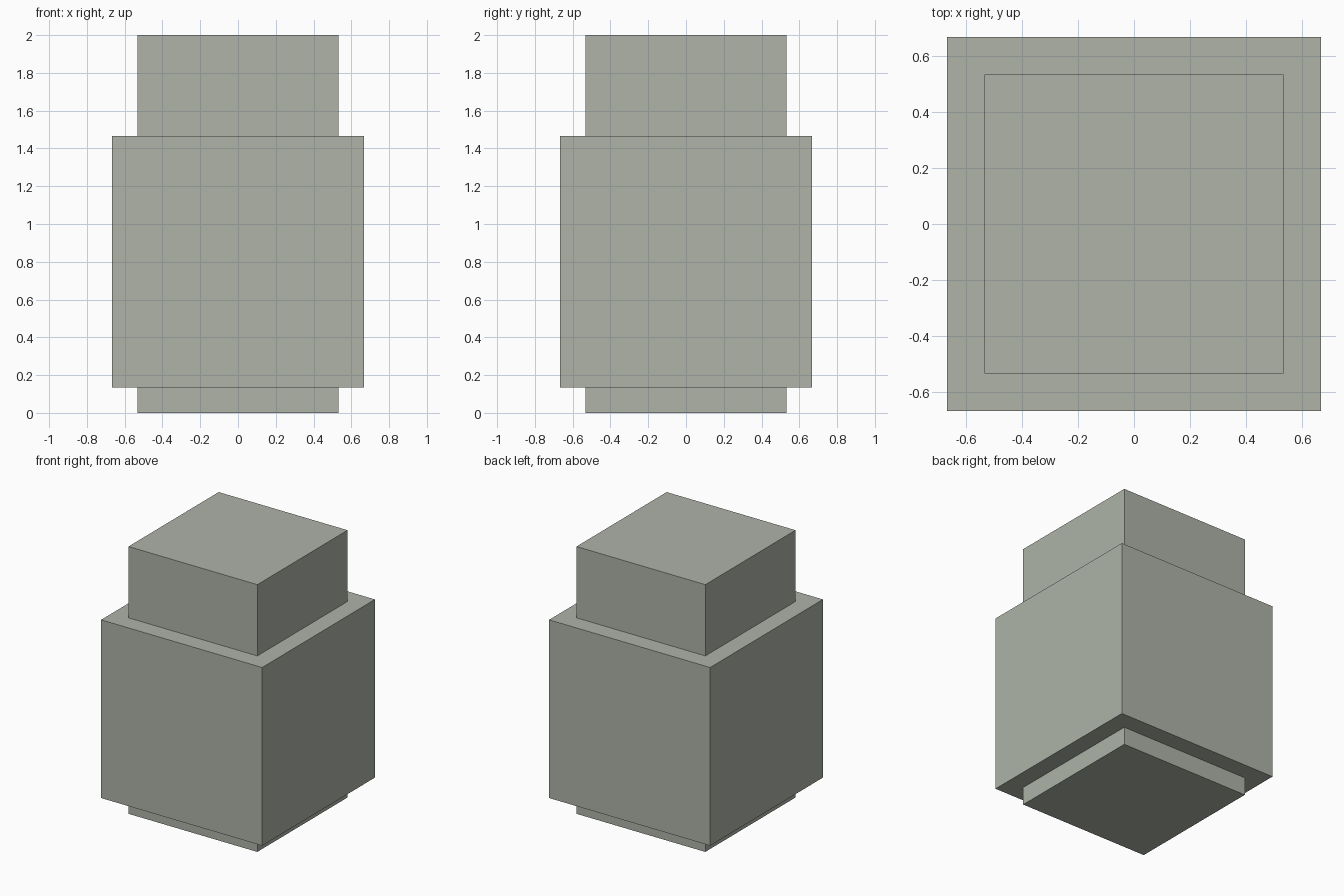
import bpy

cube = bpy.data.objects.get("Cube")
if cube:
    bpy.data.objects.remove(cube, do_unlink=True)

# Single flat colour
stone = bpy.data.materials.new("grey_green")
stone.use_nodes = True
colour = (0.425, 0.453, 0.394, 1)
stone.diffuse_color = colour
stone.node_tree.nodes["Principled BSDF"].inputs["Base Color"].default_value = colour


def block(name, width, bottom, top):
    """Square block centred on the z axis."""
    bpy.ops.mesh.primitive_cube_add(size=1, location=(0, 0, (bottom + top) / 2))
    obj = bpy.context.object
    obj.name = name
    obj.scale = (width, width, top - bottom)
    bpy.ops.object.transform_apply(location=False, rotation=False, scale=True)
    obj.data.materials.append(stone)
    return obj


# Stacked parts, from the ground up
unit = 2 / 15
block("base", 8 * unit, 0, unit)
block("body", 10 * unit, unit, 11 * unit)
block("neck", 8 * unit, 11 * unit, 15 * unit)
